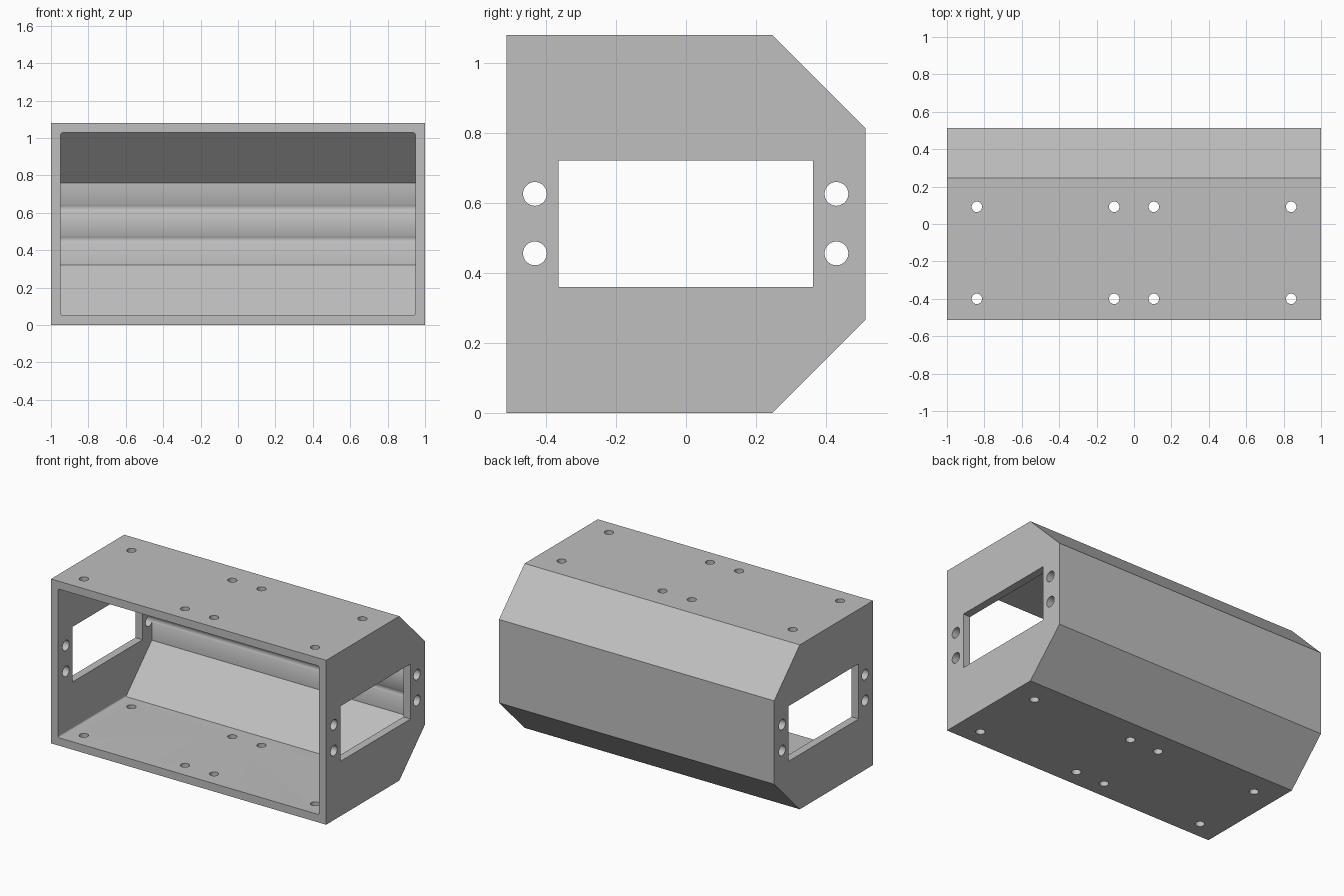
import bpy, bmesh, math
from mathutils import Matrix

if "Cube" in bpy.data.objects:
    bpy.data.objects.remove(bpy.data.objects["Cube"], do_unlink=True)

grey = bpy.data.materials.new("light grey")
grey.use_nodes = True
colour = (0.52, 0.52, 0.52, 1)
grey.diffuse_color = colour
grey.node_tree.nodes["Principled BSDF"].inputs["Base Color"].default_value = colour


def make_object(name, bm):
    bmesh.ops.recalc_face_normals(bm, faces=bm.faces)
    mesh = bpy.data.meshes.new(name)
    bm.to_mesh(mesh)
    bm.free()
    mesh.materials.append(grey)
    obj = bpy.data.objects.new(name, mesh)
    bpy.context.collection.objects.link(obj)
    return obj


def prism(name, profile, half_length, corner=0):
    """Extrude a y-z profile along x, optionally rounding the end corners."""
    bm = bmesh.new()
    face = bm.faces.new([bm.verts.new((-half_length, y, z)) for y, z in profile])
    ext = bmesh.ops.extrude_face_region(bm, geom=[face])
    moved = [g for g in ext["geom"] if isinstance(g, bmesh.types.BMVert)]
    bmesh.ops.translate(bm, verts=moved, vec=(2 * half_length, 0, 0))
    if corner:
        runs = [e for e in bm.edges
                if abs((e.verts[0].co - e.verts[1].co).normalized().y) > 0.99]
        bmesh.ops.bevel(bm, geom=runs, offset=corner, segments=4,
                        profile=0.5, affect='EDGES')
    return make_object(name, bm)


def rod(name, radius, length, location, axis):
    """Round hole cutter along x or z."""
    bm = bmesh.new()
    turn = Matrix.Rotation(math.pi / 2, 4, 'Y') if axis == 'X' else Matrix()
    bmesh.ops.create_cone(bm, cap_ends=True, segments=40, radius1=radius,
                          radius2=radius, depth=length,
                          matrix=Matrix.Translation(location) @ turn)
    return make_object(name, bm)


def profile(front, back, bottom, top, chamfer):
    return [(front, bottom), (back - chamfer, bottom), (back, bottom + chamfer),
            (back, top - chamfer), (back - chamfer, top), (front, top)]


# Housing body with chamfered back edges
housing = prism("housing", profile(-0.513, 0.513, 0, 1.08, 0.266), 1.0)

# Open cavity and the rectangular window through both end walls
cutters = [
    prism("cavity_cutter", profile(-0.7, 0.459, 0.052, 1.028, 0.268), 0.948, 0.01),
    prism("window_cutter", [(-0.365, 0.36), (0.363, 0.36),
                            (0.363, 0.722), (-0.365, 0.722)], 1.2),
]

# Long side bores, the rear pair leaving grooves in the back wall
for y in (-0.432, 0.43):
    for z in (0.456, 0.626):
        cutters.append(rod("side_bore_cutter", 0.034, 2.4, (0, y, z), 'X'))

# Mounting holes through the top and bottom plates
for x in (-0.84, -0.106, 0.106, 0.84):
    for y in (-0.4, 0.092):
        cutters.append(rod("mount_hole_cutter", 0.028, 1.4, (x, y, 0.54), 'Z'))

for cutter in cutters:
    cutter.hide_render = True
    mod = housing.modifiers.new("cut", 'BOOLEAN')
    mod.operation = 'DIFFERENCE'
    mod.solver = 'EXACT'
    mod.object = cutter

# Apply the cuts and remove the cutters
bpy.context.view_layer.update()
evaluated = housing.evaluated_get(bpy.context.evaluated_depsgraph_get())
result = bpy.data.meshes.new_from_object(evaluated)
housing.modifiers.clear()
housing.data = result
result.name = "housing"
result.materials.clear()
result.materials.append(grey)
for poly in result.polygons:
    poly.material_index = 0
for cutter in cutters:
    bpy.data.objects.remove(cutter, do_unlink=True)

bpy.ops.object.select_all(action='DESELECT')
housing.select_set(True)
bpy.context.view_layer.objects.active = housing
bpy.ops.object.shade_smooth_by_angle(angle=math.radians(32))
